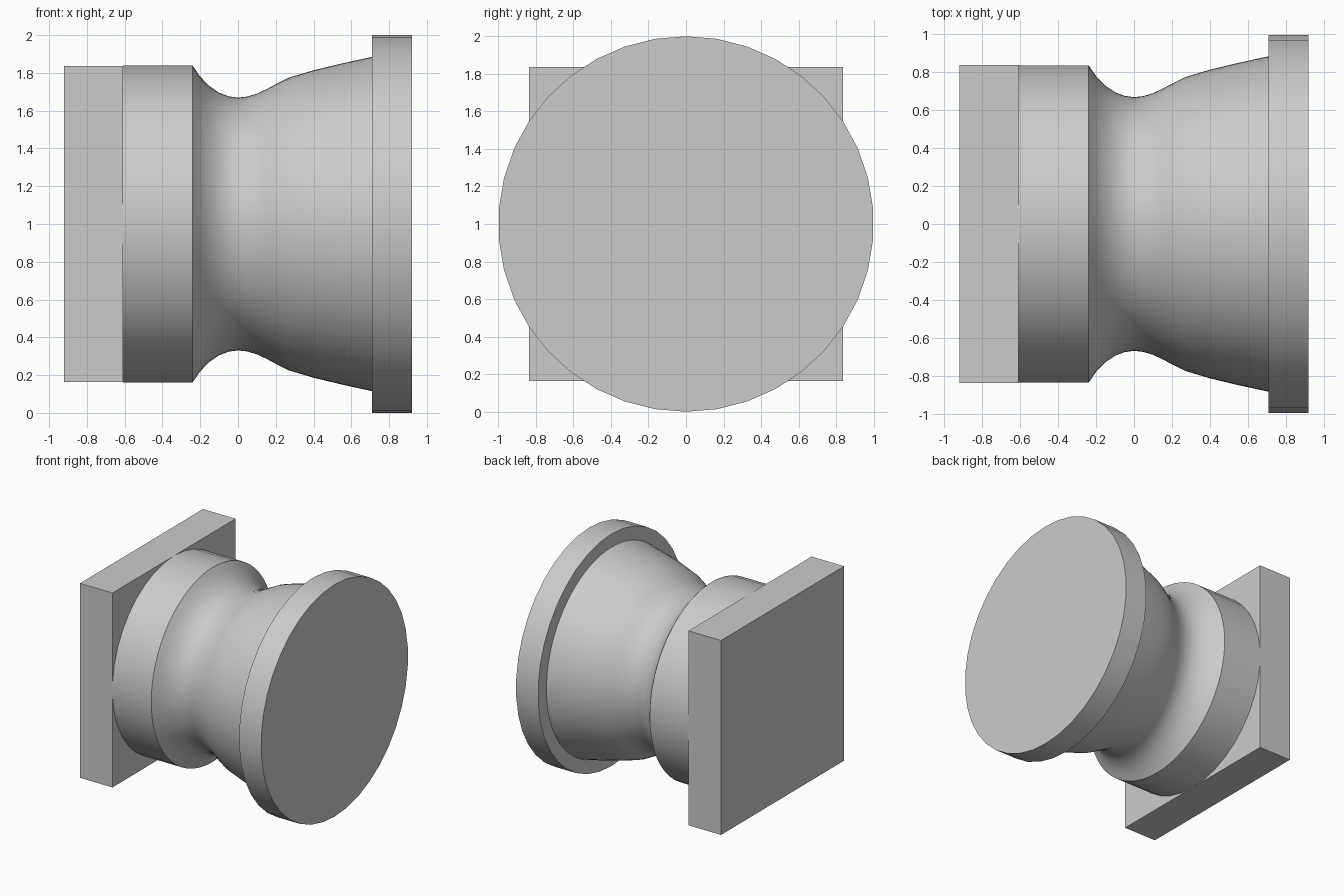
import bpy
import bmesh
import math
from mathutils import Matrix, Vector

default = bpy.data.objects.get("Cube")
if default:
    bpy.data.objects.remove(default, do_unlink=True)

grey = bpy.data.materials.new("light_grey")
grey.use_nodes = True
colour = (0.6, 0.6, 0.6, 1.0)
grey.diffuse_color = colour
grey.node_tree.nodes["Principled BSDF"].inputs["Base Color"].default_value = colour

CENTRE_Z = 1.0


def finish(name, bm):
    bmesh.ops.recalc_face_normals(bm, faces=bm.faces)
    mesh = bpy.data.meshes.new(name)
    bm.to_mesh(mesh)
    bm.free()
    mesh.materials.append(grey)
    obj = bpy.data.objects.new(name, mesh)
    obj.location.z = CENTRE_Z
    bpy.context.collection.objects.link(obj)
    return obj


def turned(name, profile, sides):
    """Turn (x, radius) points around the x axis and cap both ends."""
    bm = bmesh.new()
    rings = []
    for x, radius in profile:
        angles = [math.tau * i / sides for i in range(sides)]
        rings.append([bm.verts.new((x, radius * math.sin(a), radius * math.cos(a)))
                      for a in angles])
    for a, b in zip(rings, rings[1:]):
        for i in range(sides):
            j = (i + 1) % sides
            bm.faces.new((a[i], a[j], b[j], b[i]))
    bm.faces.new(rings[0])
    bm.faces.new(rings[-1])
    obj = finish(name, bm)
    bpy.ops.object.select_all(action="DESELECT")
    obj.select_set(True)
    bpy.context.view_layer.objects.active = obj
    bpy.ops.object.shade_smooth_by_angle(angle=math.radians(30))
    return obj


# Square mounting plate
bm = bmesh.new()
bmesh.ops.create_cube(bm, size=1.0, matrix=Matrix.Translation(Vector((-0.765, 0, 0)))
                      @ Matrix.Diagonal((0.31, 1.675, 1.675, 1)))
finish("square_plate", bm)

# Straight collar against the plate
turned("collar", [(-0.61, 0.838), (-0.24, 0.838)], 38)

# Waisted neck flaring out to the flange
neck = [(-0.24, 0.838), (-0.2, 0.78), (-0.15, 0.729), (-0.1, 0.695),
        (-0.05, 0.676), (0, 0.669), (0.05, 0.675), (0.1, 0.69),
        (0.15, 0.713), (0.2, 0.74), (0.27, 0.775), (0.4, 0.814),
        (0.55, 0.85), (0.71, 0.885)]
turned("flared_neck", neck, 76)

# Round end flange
turned("round_flange", [(0.71, 1.0), (0.92, 1.0)], 38)
